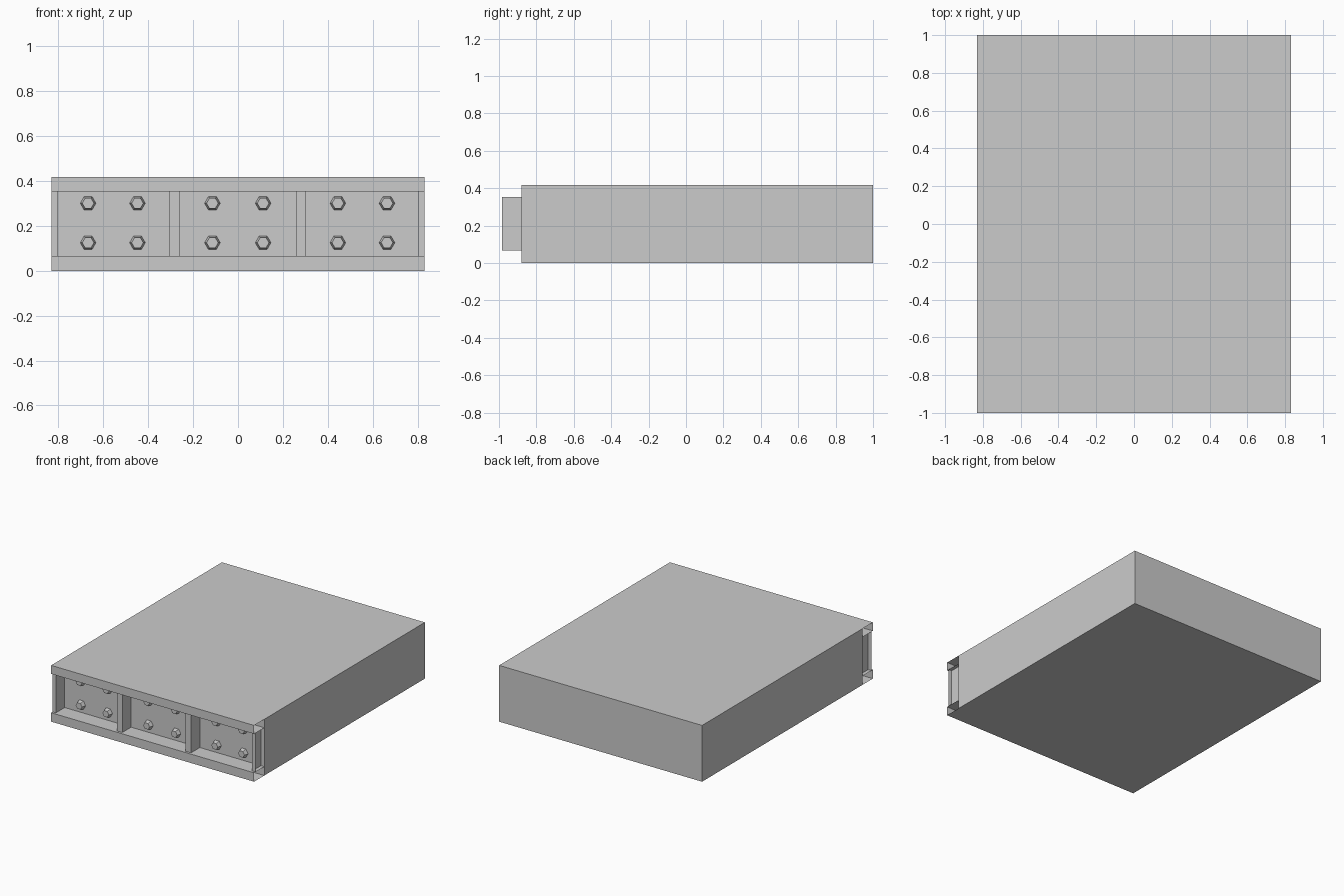
import bpy, bmesh, math
from mathutils import Matrix

if "Cube" in bpy.data.objects:
    bpy.data.objects.remove(bpy.data.objects["Cube"])

W, H = 0.832, 0.417            # half width, height
YF, YP, YB, YR = -1.0, -0.983, -0.88, 1.0   # rail front, post front, panel, rear
Z0, Z1 = 0.066, 0.354          # opening between the rails

grey = bpy.data.materials.new("plain grey")
grey.diffuse_color = (0.6, 0.6, 0.6, 1)
grey.use_nodes = True
grey.node_tree.nodes["Principled BSDF"].inputs["Base Color"].default_value = grey.diffuse_color


def finish(name, bm):
    me = bpy.data.meshes.new(name)
    bm.to_mesh(me)
    bm.free()
    me.materials.append(grey)
    ob = bpy.data.objects.new(name, me)
    bpy.context.collection.objects.link(ob)
    return ob


def box(name, x0, x1, y0, y1, z0, z1):
    bm = bmesh.new()
    bmesh.ops.create_cube(bm, size=1)
    for v in bm.verts:
        v.co = ((x0 + x1) / 2 + v.co.x * (x1 - x0),
                (y0 + y1) / 2 + v.co.y * (y1 - y0),
                (z0 + z1) / 2 + v.co.z * (z1 - z0))
    return finish(name, bm)


def sheet(name, profile, offset):
    """Sweep an open profile along an offset into a thin, open-ended sheet."""
    bm = bmesh.new()
    a = [bm.verts.new(p) for p in profile]
    b = [bm.verts.new([p[i] + offset[i] for i in range(3)]) for p in profile]
    for i in range(len(profile) - 1):
        bm.faces.new((a[i], a[i + 1], b[i + 1], b[i]))
    return finish(name, bm)


# Main block
box("main_block", -W, W, YB, YR, 0, H)

# Open-ended channel rails along the front, top and bottom
for name, lo, hi in (("bottom_rail", 0, Z0), ("top_rail", Z1, H)):
    sheet(name, [(W, YB, hi), (W, YF, hi), (W, YF, lo), (W, YB, lo)],
          (-2 * W, 0, 0))

# Angle posts at both ends: web set in from the edge, flange turned outward
sheet("right_end_post", [(W, YP, Z0), (0.805, YP, Z0), (0.805, YB, Z0)],
      (0, 0, Z1 - Z0))
sheet("left_end_post", [(-0.805, YB, Z0), (-0.805, YP, Z0), (-W, YP, Z0)],
      (0, 0, Z1 - Z0))

# Two middle posts
for name, x in (("left_post", -0.283), ("right_post", 0.281)):
    box(name, x - 0.0225, x + 0.0225, YP, YB, Z0, Z1)

# Tapered hexagonal bolt heads, four in each bay
D = 0.03
for i, x in enumerate((-0.668, -0.448, -0.114, 0.112, 0.445, 0.664)):
    for j, z in enumerate((0.125, 0.301)):
        bm = bmesh.new()
        bmesh.ops.create_cone(
            bm, cap_ends=True, segments=6, radius1=0.035, radius2=0.026, depth=D,
            matrix=Matrix.Translation((x, YB - D / 2, z))
            @ Matrix.Rotation(math.pi / 2, 4, 'X')
            @ Matrix.Rotation(math.pi / 6, 4, 'Z'))
        # put a corner of the hexagon on the left and right
        if max(v.co.x for v in bm.verts) - x < 0.034:
            bmesh.ops.rotate(bm, verts=bm.verts, cent=(x, YB, z),
                             matrix=Matrix.Rotation(math.pi / 6, 3, 'Y'))
        finish(f"bolt_{i}_{j}", bm)
